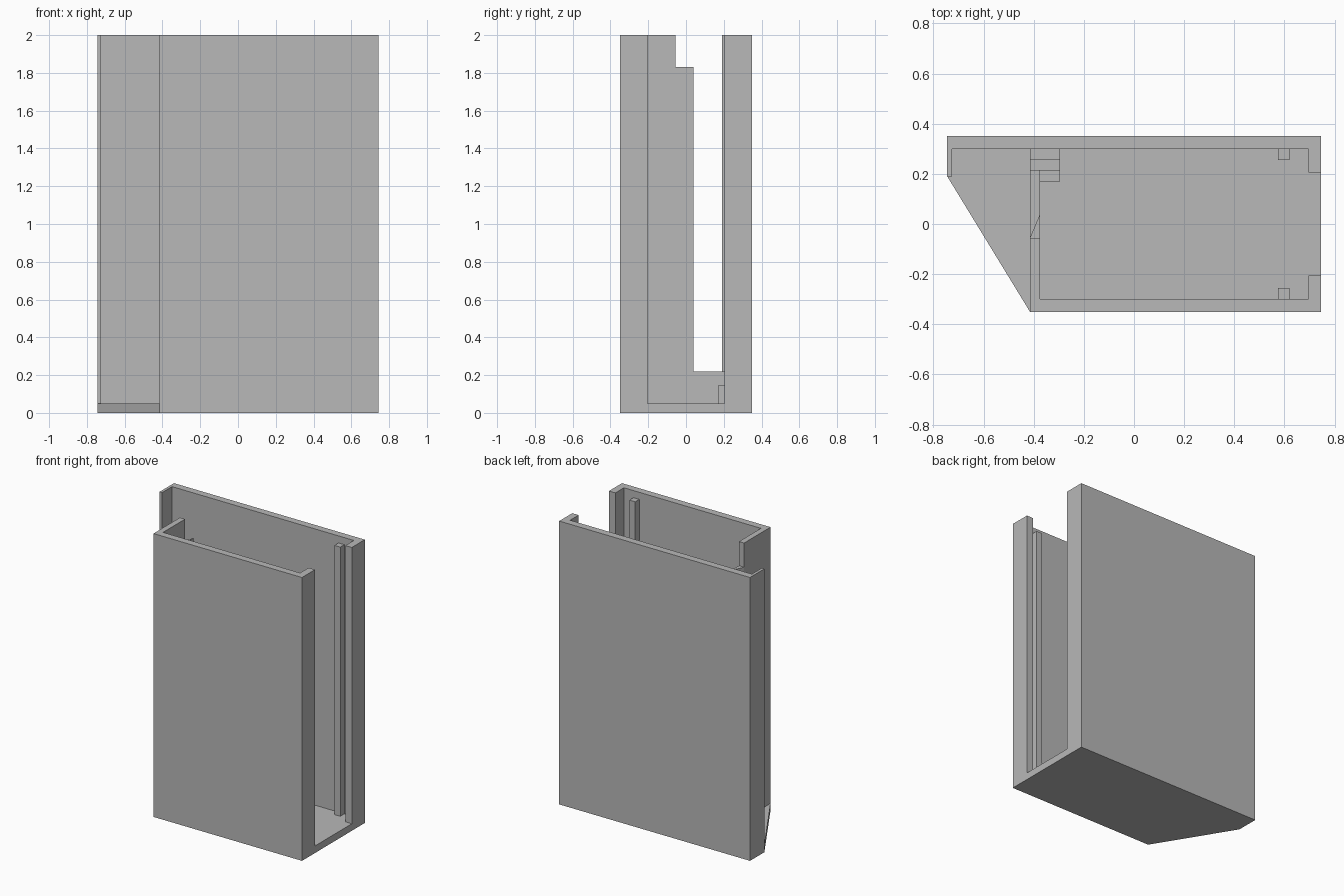
import bpy
import bmesh

cube = bpy.data.objects.get("Cube")
if cube:
    bpy.data.objects.remove(cube, do_unlink=True)

grey = bpy.data.materials.new("plain_grey")
grey.use_nodes = True
colour = (0.48, 0.48, 0.48, 1)
grey.diffuse_color = colour
grey.node_tree.nodes["Principled BSDF"].inputs["Base Color"].default_value = colour


def prism(name, outline, bottom, top):
    """Extrude a plan outline upward between two heights."""
    bm = bmesh.new()
    face = bm.faces.new([bm.verts.new((x, y, bottom)) for x, y in outline])
    grown = bmesh.ops.extrude_face_region(bm, geom=[face])["geom"]
    for v in grown:
        if isinstance(v, bmesh.types.BMVert):
            v.co.z = top
    bmesh.ops.recalc_face_normals(bm, faces=bm.faces)
    mesh = bpy.data.meshes.new(name)
    bm.to_mesh(mesh)
    bm.free()
    mesh.materials.append(grey)
    obj = bpy.data.objects.new(name, mesh)
    bpy.context.collection.objects.link(obj)
    return obj


def box(name, x0, x1, y0, y1, bottom, top):
    return prism(name, [(x0, y0), (x1, y0), (x1, y1), (x0, y1)], bottom, top)


LEFT, RIGHT, BACK, FRONT = -0.745, 0.745, 0.35, -0.35
IN_BACK, IN_FRONT = 0.30, -0.30
WALL, WALL_IN = -0.415, -0.375
LIP = 0.695
FLOOR, TOP = 0.05, 2.0

# Floor plate with one slanted corner
prism("floor_plate", [(WALL, FRONT), (RIGHT, FRONT), (RIGHT, BACK),
                      (LEFT, BACK), (LEFT, 0.19)], 0, FLOOR)

# Front panel with its end lip and the inner partition
prism("front_shell", [(WALL, FRONT), (RIGHT, FRONT), (RIGHT, -0.205),
                      (LIP, -0.205), (LIP, IN_FRONT), (WALL_IN, IN_FRONT),
                      (WALL_IN, -0.055), (WALL, -0.055)], FLOOR, TOP)

# Back panel with a lip at each end
prism("back_shell", [(LEFT, BACK), (LEFT, 0.19), (-0.725, 0.19),
                     (-0.725, IN_BACK), (LIP, IN_BACK), (LIP, 0.205),
                     (RIGHT, 0.205), (RIGHT, BACK)], FLOOR, TOP)

# Bevelled partition edge, stopping short of the top, and the low sill
prism("partition_edge", [(WALL, -0.055), (WALL_IN, -0.055),
                         (WALL_IN, 0.04)], FLOOR, 1.83)
prism("partition_sill", [(WALL, -0.055), (WALL_IN, 0.04),
                         (WALL_IN, 0.215), (WALL, 0.215)], FLOOR, 0.22)

# Grooved bracket on the floor
box("bracket_front_rib", WALL_IN, -0.295, 0.17, 0.215, FLOOR, 0.145)
box("bracket_groove", WALL, -0.295, 0.215, 0.255, FLOOR, 0.10)
box("bracket_back_rib", WALL, -0.295, 0.255, IN_BACK, FLOOR, 0.145)

# Guide rails on both inner faces
for side, y0, y1 in (("front", IN_FRONT, -0.255), ("back", 0.255, IN_BACK)):
    box(side + "_guide_rail", 0.575, 0.62, y0, y1, FLOOR, 1.95)
